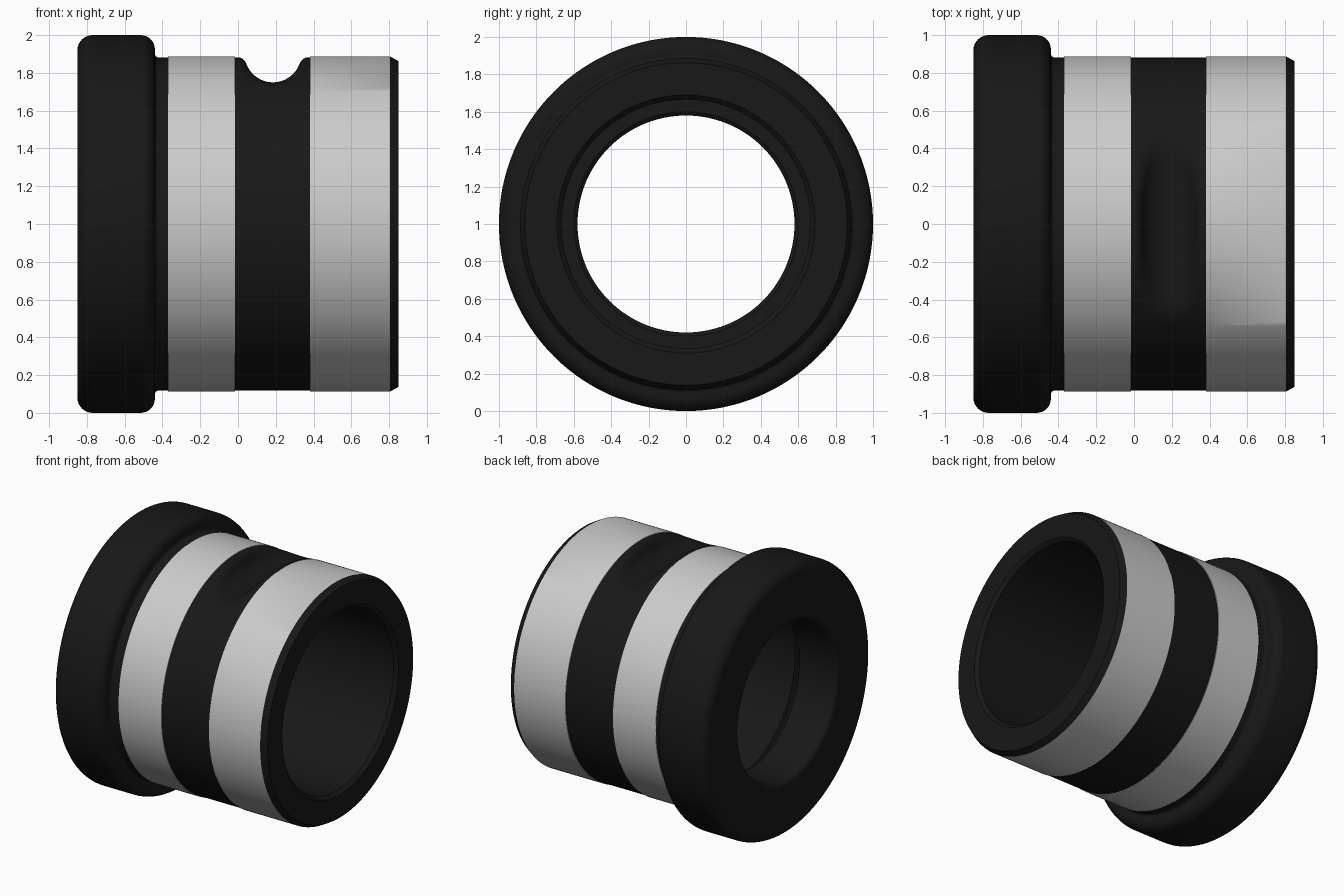
import bpy
from math import sin, cos, pi, hypot, radians

if "Cube" in bpy.data.objects:
    bpy.data.objects.remove(bpy.data.objects["Cube"])

SEG = 192
black = bpy.data.materials.new("black")
black.diffuse_color = (0.009, 0.009, 0.009, 1)
black.use_nodes = True
black.node_tree.nodes["Principled BSDF"].inputs["Base Color"].default_value = black.diffuse_color


def surface(name, xs, radius, mat=None, closed=None):
    """Rings around the X axis at z = 1; radius(i, angle) gives each ring's radius."""
    n = len(xs)
    verts, faces = [], []
    for i, x in enumerate(xs):
        for j in range(SEG):
            a = 2 * pi * j / SEG
            r = radius(i, a)
            verts.append((x, r * sin(a), 1 + r * cos(a)))
    for i in range(n - 1):
        for j in range(SEG):
            k = (j + 1) % SEG
            faces.append((i * SEG + j, (i + 1) * SEG + j, (i + 1) * SEG + k, i * SEG + k))
    me = bpy.data.meshes.new(name)
    me.from_pydata(verts, [], faces)
    ob = bpy.data.objects.new(name, me)
    bpy.context.collection.objects.link(ob)
    if mat:
        me.materials.append(mat)
    bpy.ops.object.select_all(action='DESELECT')
    bpy.context.view_layer.objects.active = ob
    ob.select_set(True)
    bpy.ops.object.shade_smooth_by_angle(angle=radians(35))
    return ob


def lathe(name, profile, mat=None):
    return surface(name, [p[0] for p in profile], lambda i, a: profile[i][1], mat)


def arc(cx, cr, rad, a0, a1, n=8):
    return [(cx + rad * cos(radians(a0 + (a1 - a0) * t / n)),
             cr + rad * sin(radians(a0 + (a1 - a0) * t / n))) for t in range(n + 1)]


# Main body: end chamfer, bore with relief groove and lip, flange, neck
body = [(0.805, 0.887), (0.85, 0.862), (0.85, 0.69), (0.825, 0.665),
        (-0.44, 0.665), (-0.45, 0.69), (-0.52, 0.69), (-0.52, 0.60), (-0.535, 0.58)]
body += arc(-0.81, 0.62, 0.04, 270, 180)
body += arc(-0.77, 0.92, 0.08, 180, 90)
body += arc(-0.515, 0.925, 0.075, 90, 0)
body += arc(-0.42, 0.902, 0.02, 180, 270, 5)
body += [(-0.37, 0.882)]
lathe("flanged_body", body, black)

# Two grey bands
for name, x0, x1 in (("inner_band", -0.37, -0.015), ("outer_band", 0.38, 0.805)):
    end = 0.882 if x1 < 0.5 else 0.887
    lathe(name, [(x0, 0.882), (x0, 0.887), (x1, 0.887), (x1, end)])

# Middle section with a round-lipped transverse scoop on top
CX, CZ, CUT, LIP, R = 0.185, 0.90, 0.15, 0.035, 0.882


def solid(x, r, a):
    """Signed distance of the cylinder minus the scoop, with a rounded rim."""
    p = r - R
    q = CUT - hypot(x - CX, r * cos(a) - CZ)
    return min(-LIP, max(p, q)) + hypot(max(p + LIP, 0), max(q + LIP, 0))


N = 110
mid_x = [-0.015 + 0.395 * i / N for i in range(N + 1)]


def mid_radius(i, a):
    if i in (0, N) or cos(a) < 0.7:
        return R
    lo, hi = 0.70, 0.90
    for _ in range(18):
        m = (lo + hi) / 2
        if solid(mid_x[i], m, a) < 0:
            lo = m
        else:
            hi = m
    return lo


surface("scooped_middle", mid_x, mid_radius, black)
